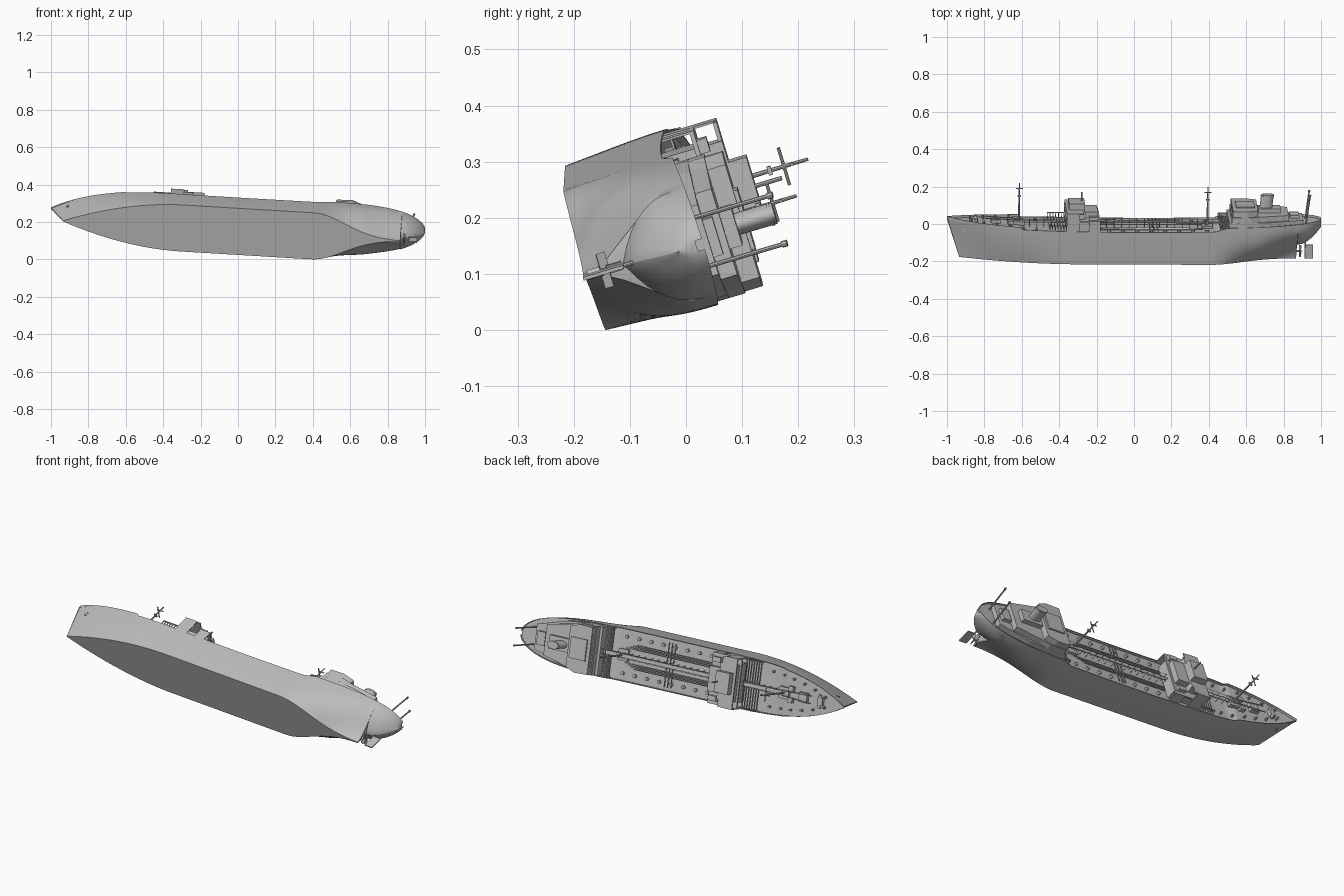
import bpy, bmesh, math
from mathutils import Matrix, Vector

if "Cube" in bpy.data.objects:
    bpy.data.objects.remove(bpy.data.objects["Cube"])

grey = bpy.data.materials.new("ship_grey")
grey.use_nodes = True
grey.diffuse_color = (0.5, 0.5, 0.5, 1)
grey.node_tree.nodes["Principled BSDF"].inputs["Base Color"].default_value = grey.diffuse_color
parts = []
SIDES = (-1, 1)


def finish(name, bm, smooth=False):
    bmesh.ops.recalc_face_normals(bm, faces=bm.faces)
    mesh = bpy.data.meshes.new(name)
    bm.to_mesh(mesh)
    bm.free()
    mesh.materials.append(grey)
    ob = bpy.data.objects.new(name, mesh)
    bpy.context.collection.objects.link(ob)
    parts.append(ob)
    if smooth:
        bpy.ops.object.select_all(action='DESELECT')
        ob.select_set(True)
        bpy.context.view_layer.objects.active = ob
        bpy.ops.object.shade_smooth_by_angle(angle=math.radians(32))


def block(bm, fore, aft, half, bottom, top, y=0):
    """Box given by its ends, half width, heights and offset from the centreline."""
    size = Matrix.Diagonal((aft - fore, 2 * half, top - bottom, 1))
    middle = Matrix.Translation(((fore + aft) / 2, y, (bottom + top) / 2))
    return bmesh.ops.create_cube(bm, size=1, matrix=middle @ size)["verts"]


def rod(bm, start, end, radius, tip=None, sides=8):
    start, end = Vector(start), Vector(end)
    turn = (end - start).to_track_quat('Z', 'Y').to_matrix().to_4x4()
    bmesh.ops.create_cone(bm, cap_ends=True, segments=sides, radius1=radius,
                          radius2=radius if tip is None else tip, depth=(end - start).length,
                          matrix=Matrix.Translation((start + end) / 2) @ turn)


def prism(bm, outline, bottom, top):
    """Deckhouse from half a plan outline, mirrored across the centreline."""
    plan = outline + [(x, -y) for x, y in reversed(outline)]
    face = bm.faces.new([bm.verts.new((x, y, bottom)) for x, y in plan])
    geom = bmesh.ops.extrude_face_region(bm, geom=[face])["geom"]
    raised = [v for v in geom if isinstance(v, bmesh.types.BMVert)]
    bmesh.ops.translate(bm, vec=(0, 0, top - bottom), verts=raised)


# Hull lines as functions of the distance along the keel
BOW, STERN, SKEG = -.935, .999, .87
BEAM, RIM, LEVELS = .135, .013, 10


def ramp(x, start, end):
    return min(max((x - start) / (end - start), 0), 1)


def deck_half(x):
    if x < 0:
        return BEAM * (1 - ramp(x, -.2, -.94) ** 4)
    return BEAM * math.sqrt(1 - ramp(x, .42, 1) ** 3.15)


def bottom_half(x):
    if x < 0:
        return .13 * (1 - ramp(x, -.3, -.94) ** 1.9)
    return .13 * math.exp(-(max(x - .4, 0) / .24) ** 2)


def rim_height(x):
    waist = .181 + .025 * x * x
    forecastle = ramp(x, -.6, -.62) * (.012 + .1 * (x + .6) ** 2)
    poop = ramp(x, .43, .49) * .018
    return waist + forecastle + poop


def keel_height(x):
    return .075 + 6 * (x - SKEG) ** 2 if x > SKEG else 0


def hull_section(x):
    keel, rim, flat, wide = keel_height(x), rim_height(x), bottom_half(x), deck_half(x)
    rake = .07 * ramp(x, -.68, BOW)
    fullness = 2 - ramp(x, -.6, -.9) + ramp(x, .4, .5) - .8 * ramp(x, SKEG, STERN)
    hollow = 1 if x > SKEG else 1 + ramp(x, .67, SKEG)
    half = [(x, 0, keel)]
    for i in range(LEVELS + 1):
        t = i / LEVELS
        y = flat + (wide - flat) * (1 - (1 - t ** hollow) ** fullness)
        half.append((x - rake * t, y, keel + (rim - keel) * t))
    inner = wide * .97
    half += [(x - rake, inner, rim), (x - rake, inner, rim - RIM), (x - rake, 0, rim - RIM)]
    return half + [(a, -b, c) for a, b, c in reversed(half[1:-1])]


bm = bmesh.new()
spots = [BOW, -.62, -.6, .43, .49, SKEG, SKEG + .002, .985, .995, STERN]
spots += [i * .03 for i in range(-30, 33)]
rings = [[bm.verts.new(p) for p in hull_section(x)] for x in sorted(set(spots))]
for ring, following in zip(rings, rings[1:]):
    for i in range(len(ring)):
        bm.faces.new((ring[i - 1], ring[i], following[i], following[i - 1]))
bm.faces.new(rings[0])
bm.faces.new(rings[-1])
finish("hull", bm, True)

# Rudder and propeller
bm = bmesh.new()
block(bm, .915, .96, .003, 0, .075)
rod(bm, (.918, 0, 0), (.918, 0, .11), .004)
finish("rudder", bm)

bm = bmesh.new()
SHAFT = .04
rod(bm, (.86, 0, SHAFT), (.902, 0, SHAFT), .007, .003, 12)
for k in range(4):
    blade = block(bm, .889, .892, .009, .004, .032)
    for angle, axis in ((.5, 'Z'), (k * math.pi / 2, 'X')):
        bmesh.ops.rotate(bm, verts=blade, cent=(.89, 0, 0), matrix=Matrix.Rotation(angle, 3, axis))
    bmesh.ops.translate(bm, verts=blade, vec=(0, 0, SHAFT))
finish("propeller", bm)

# Anchors
bm = bmesh.new()
for s in SIDES:
    rod(bm, (-.91, s * .02, .165), (-.91, s * .04, .168), .008)
    block(bm, -.922, -.898, .004, .148, .155, s * .034)
finish("anchors", bm)

# Midship bridge: stepped house with full-width wings and side screens
bm = bmesh.new()
FORE, AFT, WINGS, WING_TOP = -.37, -.19, .24, .282
block(bm, FORE + .01, AFT - .01, .1, .165, WINGS)
block(bm, FORE, AFT, .132, WINGS - .008, WINGS)
block(bm, FORE + .01, -.27, .095, WINGS, WING_TOP)
block(bm, FORE, -.28, .13, WING_TOP - .007, WING_TOP)
block(bm, -.27, AFT - .01, .065, WINGS, .272)
block(bm, FORE + .015, -.27, .055, WING_TOP, .315)
for s in SIDES:
    block(bm, FORE, -.3, .002, .165, WING_TOP, s * .13)
    block(bm, -.25, AFT, .002, .165, WINGS, s * .13)
    block(bm, -.25, AFT - .01, .013, WINGS, .258, s * .1)
rod(bm, (-.285, 0, .31), (-.285, 0, .365), .004)
finish("bridge_house", bm)

# Aft superstructure tiers
bm = bmesh.new()
TIERS = (.19, .232, .262, .295)
prism(bm, [(.5, .125), (.6, .128), (.72, .115), (.9, .065)], TIERS[0], TIERS[1])
prism(bm, [(.515, .126), (.62, .127), (.665, .112), (.82, .08)], TIERS[1], TIERS[2])
prism(bm, [(.52, .122), (.6, .125), (.655, .105)], TIERS[2], TIERS[3])
block(bm, .54, .64, .055, TIERS[3], .302)
block(bm, .66, .78, .035, TIERS[2], .285)
block(bm, .83, .88, .035, TIERS[1], .25)
finish("aft_house", bm)

# Oval raked funnel
bm = bmesh.new()
rod(bm, (0, 0, TIERS[2]), (0, 0, .355), .02, sides=24)
rod(bm, (0, 0, .345), (0, 0, .35), .0212, sides=24)
for v in bm.verts:
    v.co.x = .7 + v.co.x * 1.7 + (v.co.z - TIERS[2]) * .1
finish("funnel", bm, True)

# Window plates on both houses
bm = bmesh.new()
for i in range(-4, 5):
    block(bm, FORE + .007, FORE + .011, .006, .258, .268, i * .02)
    block(bm, .517, .521, .005, .276, .286, i * .02)
finish("window_plates", bm)

# Masts with crosstrees
bm = bmesh.new()
for x, foot, top in ((-.62, .185, .412), (.39, .165, .395)):
    rod(bm, (x, 0, foot), (x, 0, top), .006, .003)
    rod(bm, (x, -.035, top - .045), (x, .035, top - .045), .003)
    rod(bm, (x - .018, 0, top - .03), (x + .018, 0, top - .03), .003)
    block(bm, x - .008, x + .008, .008, top - .075, top - .068)
    block(bm, x - .03, x + .03, .03, foot, foot + .02)
finish("masts", bm)

# Stern derrick posts and stowed foredeck booms
bm = bmesh.new()
for s in SIDES:
    rod(bm, (.915, s * .045, .19), (.935, s * .045, .362), .004)
    rod(bm, (.934, s * .045, .356), (.936, s * .045, .366), .006)
    rod(bm, (-.61, s * .012, .21), (-.8, s * .02, .222), .003)
finish("derricks", bm)

# Raised catwalk with rails
bm = bmesh.new()
WALK, RAIL, DECK = .2, .216, .165
for fore, aft in ((AFT, .5), (-.6, FORE)):
    block(bm, fore, aft, .012, WALK - .004, WALK)
    count = round((aft - fore) / .04)
    for y in (-.012, .012):
        rod(bm, (fore, y, RAIL), (aft, y, RAIL), .001, sides=4)
        for i in range(count + 1):
            x = fore + (aft - fore) * i / count
            rod(bm, (x, y, DECK), (x, y, RAIL), .0013, sides=4)
finish("catwalk", bm)

# Cargo pipes running fore and aft, with cross manifolds
bm = bmesh.new()
for s in SIDES:
    for k in range(4):
        y = s * (.038 + k * .008)
        rod(bm, (AFT, y, .176), (.38 - k * .02, y, .176), .003, sides=6)
    for x in (.08, .1, .12):
        rod(bm, (x, 0, .183), (x, s * .115, .183), .003, sides=6)
finish("cargo_pipes", bm)

# Tank hatches and deck vents
bm = bmesh.new()
for s in SIDES:
    for i in range(8):
        x = i * .075 - .14
        rod(bm, (x, s * .095, DECK), (x, s * .095, .182), .009, sides=12)
    for i in range(6):
        x = i * .07 - .88
        y = s * deck_half(x) * .7
        rod(bm, (x, y, DECK), (x, y, rim_height(x) + .004), .006, sides=10)
finish("hatches_and_vents", bm)

# Foredeck hatch, windlass and winches
bm = bmesh.new()
block(bm, -.77, -.72, .025, .19, .215)
block(bm, -.87, -.84, .02, .195, .22)
for s in SIDES:
    block(bm, -.68, -.65, .012, .19, .212, s * .03)
    rod(bm, (-.85, s * .02, .213), (-.85, s * .034, .213), .008, sides=12)
finish("foredeck_gear", bm)

# Slatted stanchion bays ahead of the bridge and at the aft break
bm = bmesh.new()
for fore, aft in ((-.46, FORE), (.455, .5)):
    for i in range(7):
        x = fore + (aft - fore) * i / 6
        block(bm, x - .002, x + .002, .125, .192, .196)
        for s in SIDES:
            block(bm, x - .002, x + .002, .002, DECK, .212, s * .127)
    for s in SIDES:
        block(bm, fore, aft, .003, .21, .214, s * .127)
finish("stanchion_bays", bm)

# Lay the ship over on its side and seat it on the ground
along = Vector((1, -.004, -.06)).normalized()
across = Vector((0, .956, .29)).cross(along).normalized()
pose = Matrix((along, across, along.cross(across))).transposed().to_4x4()
points = [pose @ v.co for ob in parts for v in ob.data.vertices]
bounds = [(min(p[i] for p in points), max(p[i] for p in points)) for i in range(3)]
centre_x, centre_y = [sum(pair) / 2 for pair in bounds[:2]]
seat = Matrix.Translation((-centre_x, -centre_y, -bounds[2][0]))
for ob in parts:
    ob.matrix_world = seat @ pose
